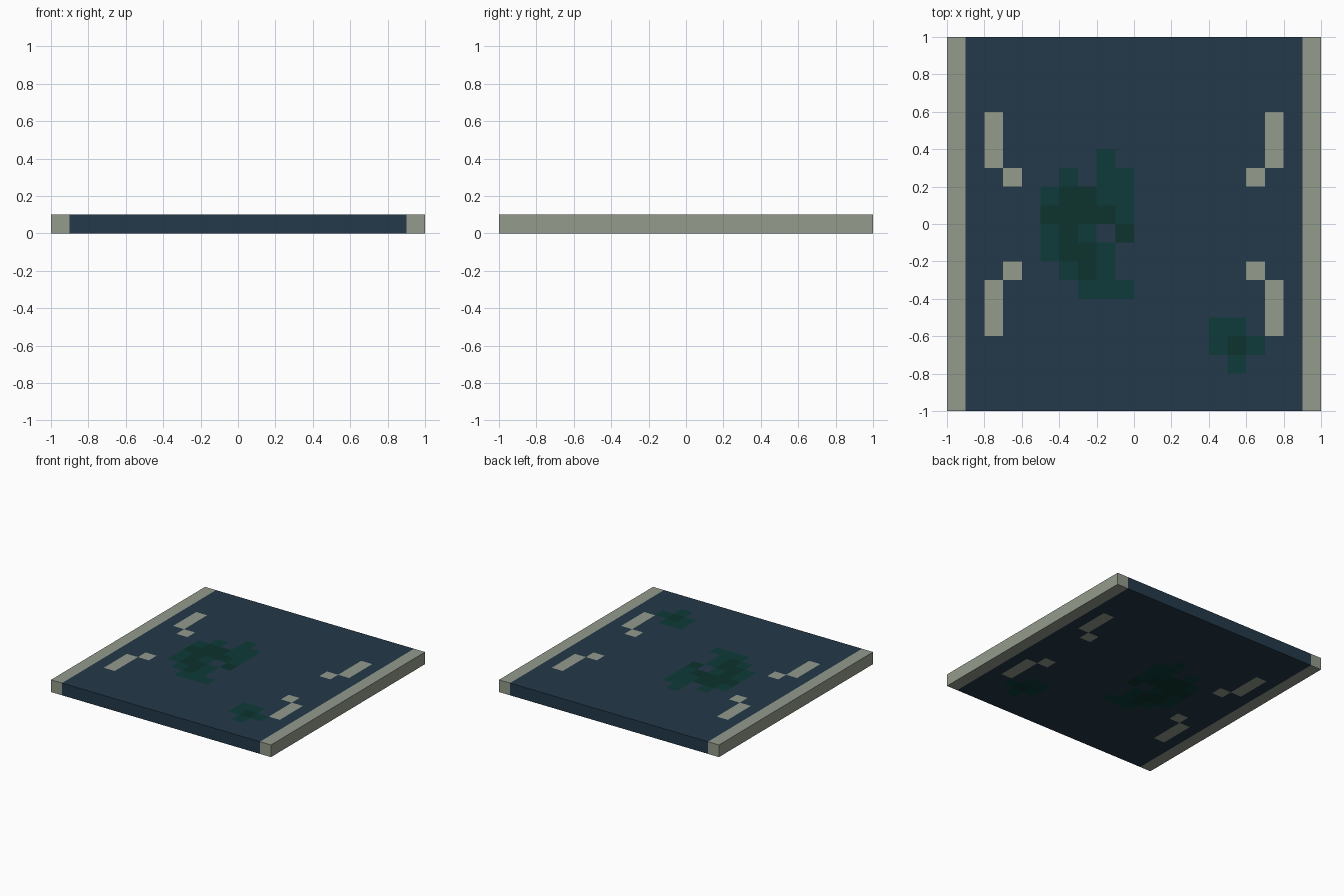
import bpy, bmesh

if "Cube" in bpy.data.objects:
    bpy.data.objects.remove(bpy.data.objects["Cube"])

N = 20      # cells per side
T = 0.10    # slab thickness


def material(name, rgb):
    m = bpy.data.materials.new(name)
    m.diffuse_color = (*rgb, 1)
    m.use_nodes = True
    m.node_tree.nodes["Principled BSDF"].inputs["Base Color"].default_value = m.diffuse_color
    return m


mats = [material("deep blue", (0.0168, 0.041, 0.067)),
        material("pale grey", (0.292, 0.328, 0.262)),
        material("moss green", (0.004, 0.0437, 0.0423)),
        material("dark green", (0.004, 0.0319, 0.0262))]

# Patches as (x0, x1, y0, y1) in tenths
MOSS = [(-5, -4, -2, 2), (-4, -3, -3, 3), (-3, -2, -4, 2), (-2, -1, 0, 4),
        (-2, -1, -4, -1), (-1, 0, -1, 3), (-1, 0, -4, -3),
        (4, 6, -7, -5), (6, 7, -7, -6), (5, 6, -8, -7)]
DARK = [(-5, -1, 0, 1), (-4, -3, -2, 2), (-3, -2, 1, 2), (-3, -2, -3, -1),
        (-1, 0, -1, 0), (5, 6, -7, -6)]
MARKS = [(7, 8, 3, 6), (6, 7, 2, 3), (9, 11, -1, 11)]  # mirrored in x and y


def inside(x, y, rects):
    return any(a < x < b and c < y < d for a, b, c, d in rects)


def colour(p):
    x, y = p.x * 10, p.y * 10
    if inside(abs(x), abs(y), MARKS):
        return 1
    if inside(x, y, DARK):
        return 3
    if inside(x, y, MOSS):
        return 2
    return 0


# Slab: gridded sheet extruded to thickness
bm = bmesh.new()
bmesh.ops.create_grid(bm, x_segments=N, y_segments=N, size=1)
ext = bmesh.ops.extrude_face_region(bm, geom=bm.faces[:], use_keep_orig=True)
for g in ext["geom"]:
    if isinstance(g, bmesh.types.BMVert):
        g.co.z = T
bmesh.ops.recalc_face_normals(bm, faces=bm.faces[:])

# Painted cells run through both the top and the bottom
for f in bm.faces:
    f.material_index = colour(f.calc_center_median())

mesh = bpy.data.meshes.new("floor_slab")
bm.to_mesh(mesh)
bm.free()
for m in mats:
    mesh.materials.append(m)
slab = bpy.data.objects.new("floor_slab", mesh)
bpy.context.collection.objects.link(slab)
